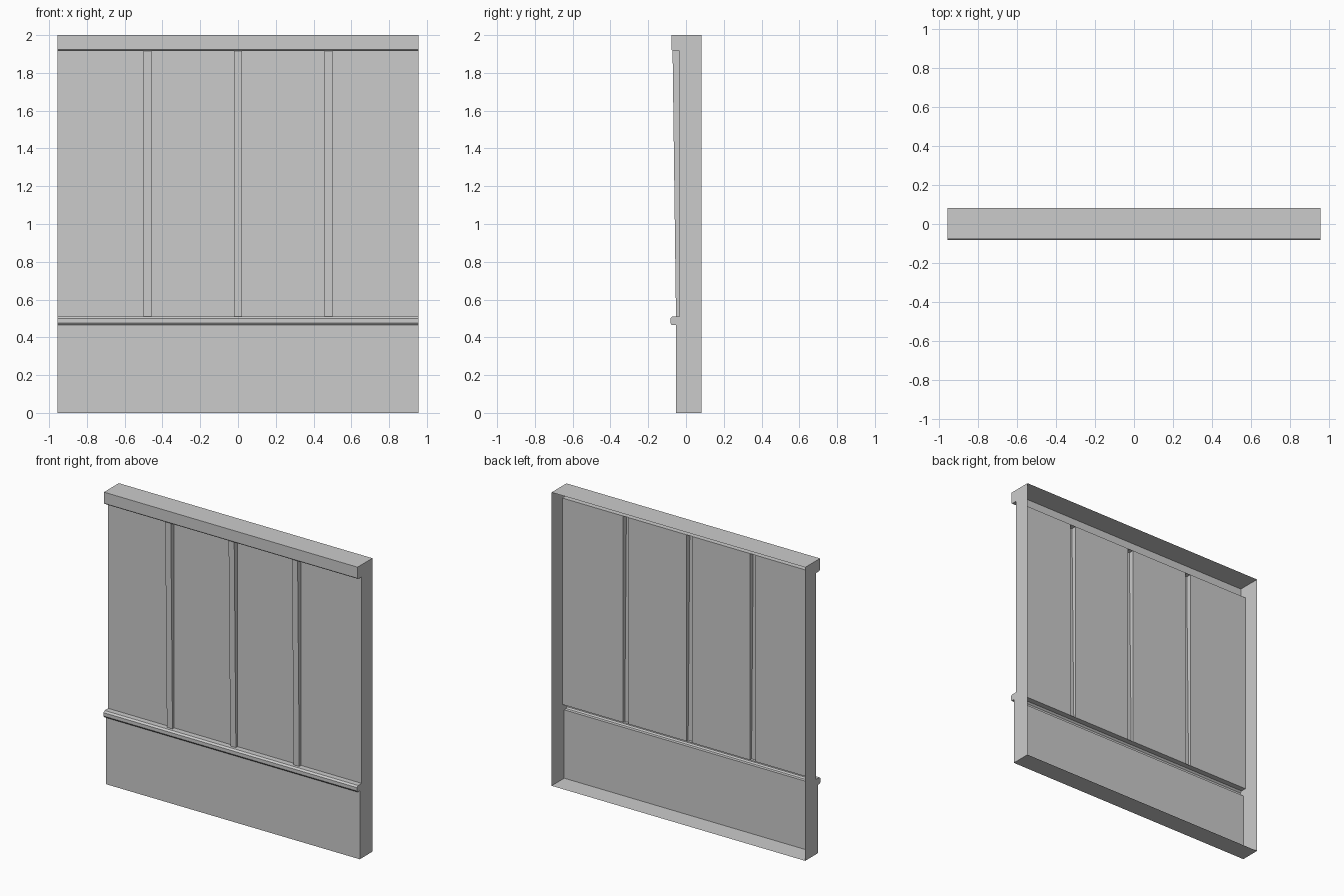
import bpy

if "Cube" in bpy.data.objects:
    bpy.data.objects.remove(bpy.data.objects["Cube"])

HALF_W = 0.956                  # half width of the wall
BACK, PANEL = 0.082, -0.034     # depth of the open back and recessed panels
RAIL_Z, CAP_Z = 0.51, 1.917     # panel bottom and top
BATTEN_X = (-0.478, 0.0, 0.478)
BATTEN_HALF = 0.021


def make_object(name, verts, faces):
    mesh = bpy.data.meshes.new(name)
    mesh.from_pydata(verts, [], faces)
    mesh.update()
    obj = bpy.data.objects.new(name, mesh)
    bpy.context.collection.objects.link(obj)
    return obj


def strip(name, side_a, side_b):
    """Skin quads between two matching open polylines."""
    n = len(side_a)
    faces = [(i, i + 1, n + i + 1, n + i) for i in range(n - 1)]
    return make_object(name, side_a + side_b, faces)


def moulding(name, profile):
    """Run a (y, z) profile across the full width."""
    return strip(name, [(-HALF_W, y, z) for y, z in profile],
                 [(HALF_W, y, z) for y, z in profile])


# Top cap with a small chamfer under its front edge
cap = [(BACK, 2), (-0.078, 2), (-0.078, 1.924), (-0.071, CAP_Z), (PANEL, CAP_Z)]
moulding("top_cap", cap)

# Rounded rail, lower board and bottom
rail = [(PANEL, RAIL_Z), (-0.072, RAIL_Z), (-0.083, 0.499), (-0.083, 0.476),
        (-0.076, 0.466), (-0.054, 0.466)]
moulding("lower_rail", rail)
base = [(-0.054, 0.466), (-0.054, 0), (BACK, 0)]
moulding("lower_board", base)

# End walls follow the complete side profile
outline = cap + rail + base[1:]
ring = list(range(len(outline)))
make_object("right_end", [(HALF_W, y, z) for y, z in outline], [ring])
make_object("left_end", [(-HALF_W, y, z) for y, z in outline], [ring[::-1]])

# Recessed panels between the battens
lefts = [-HALF_W] + [x + BATTEN_HALF for x in BATTEN_X]
rights = [x - BATTEN_HALF for x in BATTEN_X] + [HALF_W]
for i, (x0, x1) in enumerate(zip(lefts, rights)):
    strip(f"panel_{i + 1}", [(x, PANEL, RAIL_Z) for x in (x0, x1)],
          [(x, PANEL, CAP_Z) for x in (x0, x1)])


# Hollow battens, deeper at the top than at the bottom
def batten_section(x, front, z):
    a, b = x - BATTEN_HALF, x + BATTEN_HALF
    return [(a, PANEL, z), (a, front, z), (b, front, z), (b, PANEL, z)]


for i, x in enumerate(BATTEN_X):
    strip(f"batten_{i + 1}", batten_section(x, -0.053, RAIL_Z),
          batten_section(x, -0.071, CAP_Z))
